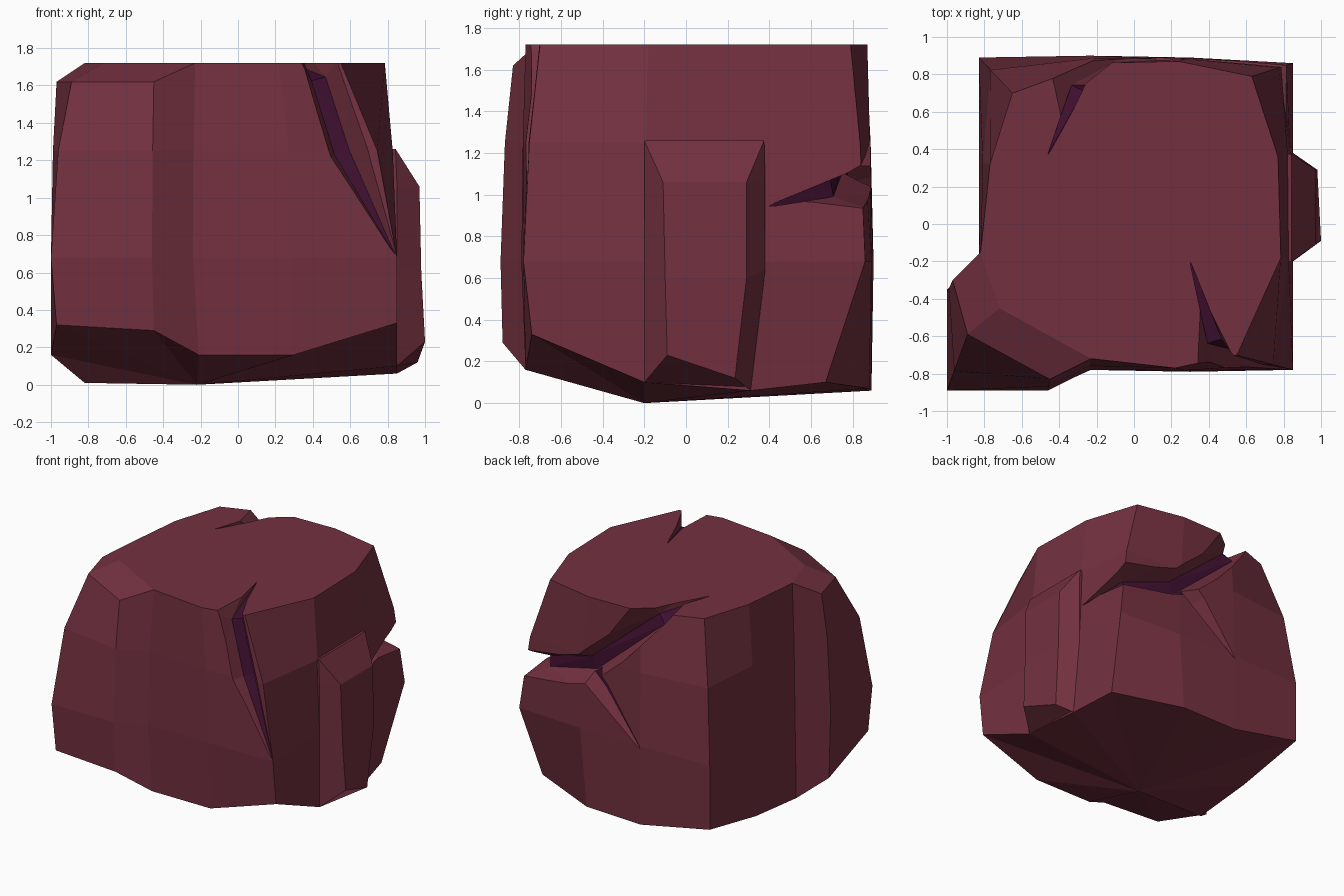
import bpy, bmesh
from mathutils import Vector as V

if "Cube" in bpy.data.objects:
    bpy.data.objects.remove(bpy.data.objects["Cube"])


def material(name, rgb):
    m = bpy.data.materials.new(name)
    m.diffuse_color = (*rgb, 1)
    m.use_nodes = True
    m.node_tree.nodes["Principled BSDF"].inputs["Base Color"].default_value = m.diffuse_color
    return m


ROCK = material("dark red stone", (0.171, 0.030, 0.050))
CRACK = material("deep purple crack", (0.050, 0.005, 0.030))


def to_object(name, bm):
    bmesh.ops.recalc_face_normals(bm, faces=bm.faces)
    me = bpy.data.meshes.new(name)
    bm.to_mesh(me)
    bm.free()
    me.materials.append(ROCK)
    me.materials.append(CRACK)
    ob = bpy.data.objects.new(name, me)
    bpy.context.collection.objects.link(ob)
    return ob


def loft(bm, rings):
    """Join equal rings of points with quads; returns vertex rings and faces."""
    vs = [[bm.verts.new(p) for p in r] for r in rings]
    n = len(vs[0])
    faces = [[bm.faces.new((a[i], a[(i + 1) % n], b[(i + 1) % n], b[i]))
              for i in range(n)] for a, b in zip(vs, vs[1:])]
    return vs, faces


# Boulder body: columns around the outline (mid xy, top xy, low xyz)
COLUMNS = [
    (-1, -.89, -.89, -.59, -.97, -.88, .32),
    (-.46, -.89, -.45, -.83, -.45, -.88, .29),
    (-.24, -.78, -.23, -.72, -.21, -.77, .16),
    (.30, -.79, .22, -.77, .30, -.77, .16),
    (.85, -.78, .55, -.70, .85, -.74, .33),
    (.85, -.20, .785, -.18, .85, -.20, .10),
    (.85, .38, .77, .36, .85, .31, .06),
    (.85, .86, .63, .79, .78, .67, .10),
    (.30, .89, .24, .87, .25, .88, .07),
    (-.23, .90, -.21, .86, -.23, .89, .06),
    (-.83, .89, -.65, .70, -.83, .89, .18),
    (-.83, .33, -.77, .32, -.82, .30, .06),
    (-.83, -.17, -.82, -.15, -.82, -.20, .01),
    (-1, -.37, -.97, -.30, -1, -.35, .16),
]
low, mid, high, top = [], [], [], []
for i, (mx, my, tx, ty, lx, ly, lz) in enumerate(COLUMNS):
    low.append((lx, ly, lz))
    mid.append((mx, my, .68))
    m, t = V((mx, my, 0)), V((tx, ty, 0))
    high.append(t.lerp(m, .65) + V((0, 0, 1.25)))
    top.append((tx, ty, 1.62 if i in (0, 1, 13) else 1.72))
bm = bmesh.new()
rings, _ = loft(bm, [low, mid, high, top])
under = bm.verts.new((-.22, -.2, 0))
L, T = rings[0], rings[-1]
for i in range(len(L)):
    bm.faces.new((L[i], under, L[(i + 1) % len(L)]))
# Chamfered front left corner and flat top
inner = bm.verts.new((-.72, -.45, 1.72))
bm.faces.new((T[12], T[13], T[0], inner))
bm.faces.new((inner, T[0], T[1], T[2]))
bm.faces.new([inner] + T[2:13])
boulder = to_object("boulder", bm)

# Raised slab on the right side: rings of four points, bottom to top
slab = [
    [(.80, -.20, .10), (1.0, -.09, .23), (.96, .235, .12), (.80, .31, .06)],
    [(.80, -.20, .64), (.98, -.10, .60), (.98, .29, .60), (.80, .38, .64)],
    [(.80, -.20, 1.06), (.97, -.11, 1.06), (.97, .29, 1.06), (.80, .38, 1.06)],
    [(.80, -.20, 1.26), (.843, -.20, 1.26), (.843, .375, 1.26), (.80, .375, 1.26)],
]
for r in slab[:3]:    # thicken slightly so the edges meet the boulder face
    r[0:1] = [r[0], (.85, *r[0][1:])]
    r[-1:] = [(.85, *r[-1][1:]), r[-1]]
slab[3][1:1] = [(.842, -.20, 1.26)]
slab[3][4:4] = [(.842, .375, 1.26)]
bm = bmesh.new()
rings, _ = loft(bm, slab)
bm.faces.new(rings[0])
bm.faces.new(rings[-1])
to_object("side_slab", bm)


def cut_crack(name, stations):
    """Carve a tapering groove with a purple floor.
    Each station: point, outward normal, half width, depth."""
    bm = bmesh.new()
    pts = [V(s[0]) for s in stations]
    secs = []
    for i, (p, n, w, d) in enumerate(stations):
        n = V(n).normalized()
        t = pts[min(i + 1, len(pts) - 1)] - pts[max(i - 1, 0)]
        s = t.cross(n).normalized()
        f, out = w * .45, .14
        wo = w + (w - f) / d * out if d > .02 else w
        p = V(p)
        secs.append([p + n * out - s * wo, p + n * out + s * wo,
                     p - n * d + s * f, p - n * d - s * f])
    rings, faces = loft(bm, secs)
    for row in faces:
        row[2].material_index = 1
    bm.faces.new(rings[0])
    bm.faces.new(rings[-1])
    bmesh.ops.triangulate(bm, faces=bm.faces)
    cutter = to_object(name + "_cutter", bm)
    cutter.hide_render = True
    mod = boulder.modifiers.new(name, 'BOOLEAN')
    mod.operation, mod.solver, mod.object = 'DIFFERENCE', 'EXACT', cutter
    bpy.context.view_layer.objects.active = boulder
    bpy.ops.object.modifier_apply(modifier=name)
    bpy.data.objects.remove(cutter)


# Front crack, from the top down to the right corner
cut_crack("front_crack", [
    ((.30, -.20, 1.72), (0, 0, 1), .003, .006),
    ((.44, -.72, 1.71), (.1, -1, .8), .09, .12),
    ((.58, -.755, 1.25), (.25, -1, .1), .095, .10),
    ((.84, -.775, .70), (.6, -1, 0), .003, .006)])

# Back crack, from the right side round the corner and up to the top
cut_crack("back_crack", [
    ((.85, .38, .94), (1, 0, 0), .003, .006),
    ((.81, .82, 1.03), (1, 1, 0), .09, .17),
    ((.27, .88, 1.15), (0, 1, 0), .11, .13),
    ((-.32, .82, 1.71), (-.2, 1, .8), .10, .12),
    ((-.46, .37, 1.72), (0, 0, 1), .003, .006)])

# Lower branch of the back crack
cut_crack("back_branch", [
    ((.30, .88, 1.19), (0, 1, 0), .09, .12),
    ((.12, .89, 1.03), (0, 1, 0), .08, .11),
    ((-.23, .90, .66), (0, 1, 0), .003, .006)])
